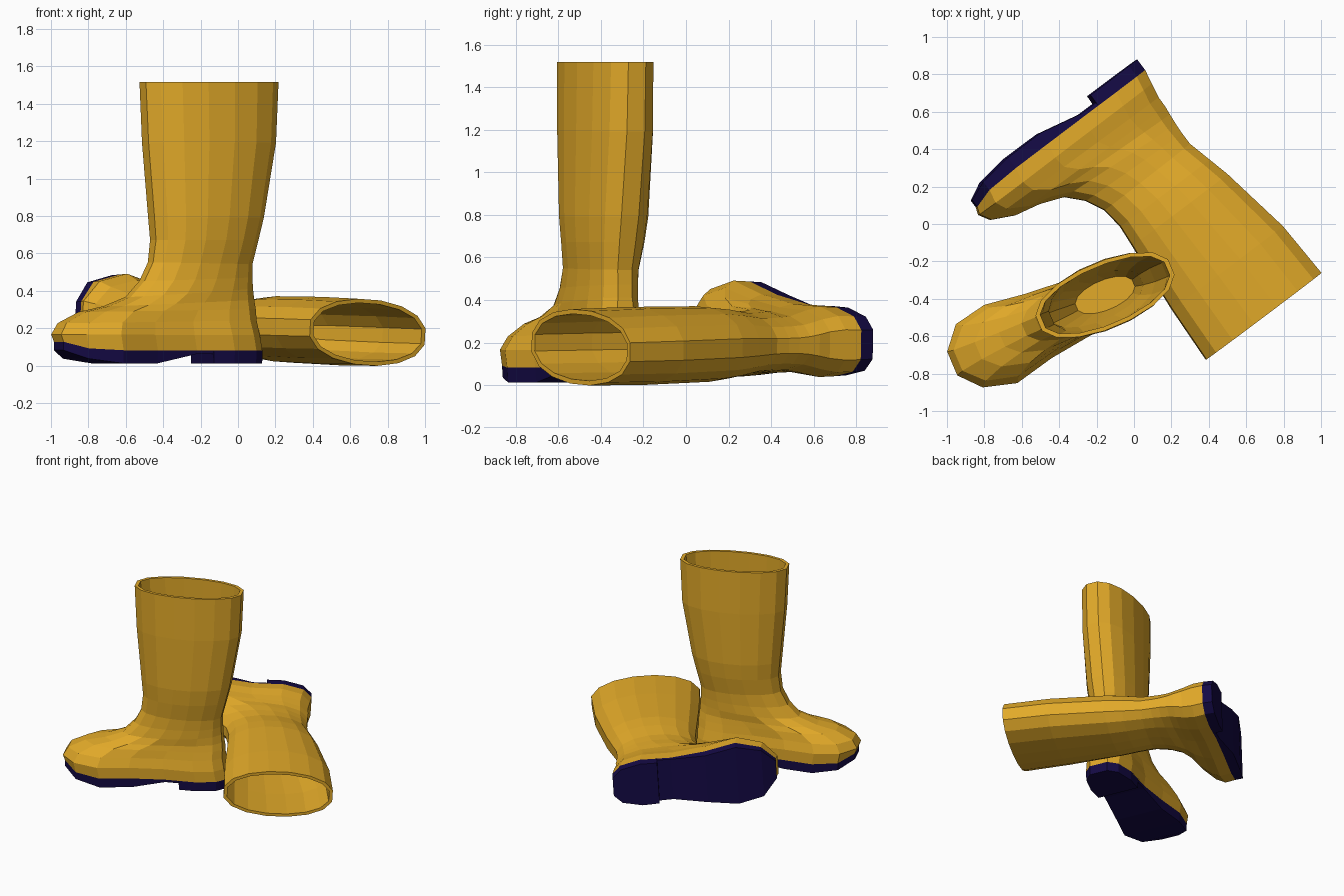
import bpy, bmesh, math
from mathutils import Matrix, Vector

if "Cube" in bpy.data.objects:
    bpy.data.objects.remove(bpy.data.objects["Cube"])


def material(name, rgb):
    m = bpy.data.materials.new(name)
    m.diffuse_color = (*rgb, 1)
    m.use_nodes = True
    m.node_tree.nodes["Principled BSDF"].inputs["Base Color"].default_value = m.diffuse_color
    return m


RUBBER = material("yellow_rubber", (0.76, 0.40, 0.022))
SOLE = material("navy_sole", (0.007, 0.003, 0.06))

# Foot outline stations, heel to toe: distance, inner width, outer width, sole top
FOOT = [(-.28, .07, .07, .07), (-.22, .13, .13, .07), (-.08, .16, .165, .07),
        (.14, .15, .165, .07), (.38, .17, .195, .07), (.60, .20, .245, .07),
        (.78, .165, .195, .08), (.88, .05, .085, .115)]
N = len(FOOT)

# Upper rings: back u, back h, front u, front h, foot width scale, shaft half width, blend
RINGS = [(-.265, .15, .895, .155, 1.02, .15, 0), (-.25, .23, .86, .215, .93, .15, .1),
         (-.25, .29, .74, .275, .80, .17, .4), (-.245, .34, .60, .305, .75, .15, .7),
         (-.24, .40, .47, .355, .7, .146, 1), (-.237, .46, .39, .44, .7, .143, 1),
         (-.237, .53, .34, .54, .7, .145, 1), (-.27, .66, .325, .66, .7, .165, 1),
         (-.30, .78, .335, .78, .7, .177, 1), (-.37, 1.18, .37, 1.18, .7, .182, 1),
         (-.385, 1.505, .385, 1.505, .7, .178, 1)]


def ring_points(u0, h0, u1, h1, scale, half, blend):
    """Closed ring blending from the foot outline to a rounded shaft."""
    inner, outer = [], []
    end = math.cos(math.pi * .5 / N)
    for i, (u, wl, wr, _) in enumerate(FOOT):
        a = math.pi * (i + .5) / N
        t = (u + .28) / 1.16 * (1 - blend) + (1 - math.cos(a) / end) / 2 * blend
        w = half * math.sin(a) ** .85 * blend
        p = (u0 + (u1 - u0) * t, h0 + (h1 - h0) * t)
        inner.append((p[0], -(wl * scale * (1 - blend) + w), p[1]))
        outer.append((p[0], wr * scale * (1 - blend) + w, p[1]))
    return inner + outer[::-1]


def loft(name, rings, mat, matrix, caps):
    """Skin a list of equal closed rings, capping the chosen ends."""
    bm = bmesh.new()
    loops = [[bm.verts.new(matrix @ Vector(p)) for p in r] for r in rings]
    n = len(rings[0])
    for a, b in zip(loops, loops[1:]):
        for i in range(n):
            j = (i + 1) % n
            bm.faces.new((a[i], a[j], b[j], b[i]))
    for c in caps:
        bm.faces.new(loops[c])
    bmesh.ops.recalc_face_normals(bm, faces=bm.faces)
    me = bpy.data.meshes.new(name)
    bm.to_mesh(me)
    bm.free()
    me.materials.append(mat)
    ob = bpy.data.objects.new(name, me)
    bpy.context.collection.objects.link(ob)


def boot(prefix, matrix):
    # Upper: welt, foot, shaft, rim, then the lining down to the insole
    welt = [(u, -l, h) for u, l, r, h in FOOT] + [(u, r, h) for u, l, r, h in FOOT[::-1]]
    rings = [welt] + [ring_points(*r) for r in RINGS]
    for u0, h, u1, half in [(-.36, 1.505, .36, .156), (-.345, 1.18, .345, .16),
                            (-.275, .78, .31, .155), (-.21, .50, .31, .12),
                            (-.165, .15, .165, .08)]:
        rings.append(ring_points(u0, h, u1, h, 1, half, 1))
    loft(prefix + "_upper", rings, RUBBER, matrix, [-1])

    # Sole: cross-sections along the foot, with heel step and raised arch
    low = [0, 0, 0, .05, 0, 0, .025, .07]
    secs = [(u, l, r, h, b) for (u, l, r, h), b in zip(FOOT, low)]
    secs[3:3] = [(.04, .154, .165, .07, 0), (.042, .154, .165, .07, .05)]
    loft(prefix + "_sole", [[(u, -l, h), (u, r, h), (u, r * .98, b), (u, -l * .98, b)]
                            for u, l, r, h, b in secs], SOLE, matrix, [0, -1])


def frame(u, v, h, origin):
    m = Matrix((u, v, h)).transposed().to_4x4()
    m.translation = origin
    return m


# Standing boot, toe turned to the front left
a = math.radians(23)
boot("standing_boot", frame(Vector((-math.cos(a), -math.sin(a), 0)),
                            Vector((math.sin(a), -math.cos(a), 0)),
                            Vector((0, 0, 1)), Vector((-.155, -.38, .012))))

# Fallen boot: the mirrored mate lying on its side, slightly rolled
h = Vector((.6, -.8, -.02)).normalized()
u = Vector((-.8, -.6, .06))
u = (u - h * u.dot(h)).normalized()
boot("fallen_boot", frame(u, u.cross(h), h, Vector((-.21, .71, .208))))
